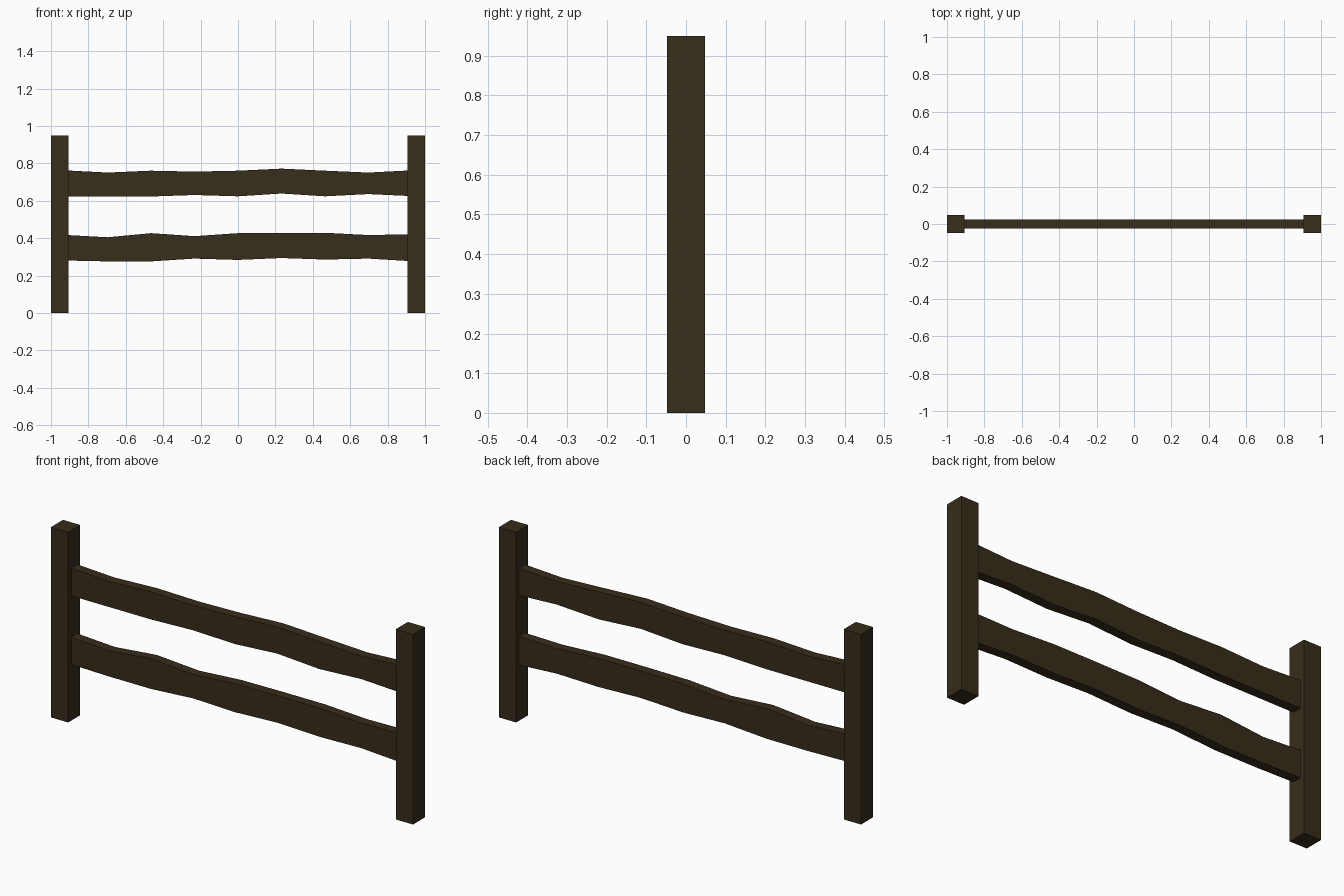
import bpy, bmesh

if "Cube" in bpy.data.objects:
    bpy.data.objects.remove(bpy.data.objects["Cube"])

wood = bpy.data.materials.new("dark_wood")
wood.diffuse_color = (0.038, 0.027, 0.011, 1)
wood.use_nodes = True
wood.node_tree.nodes["Principled BSDF"].inputs["Base Color"].default_value = wood.diffuse_color


def add_object(name, bm):
    bmesh.ops.recalc_face_normals(bm, faces=bm.faces)
    mesh = bpy.data.meshes.new(name)
    bm.to_mesh(mesh)
    bm.free()
    mesh.materials.append(wood)
    obj = bpy.data.objects.new(name, mesh)
    bpy.context.collection.objects.link(obj)
    return obj


def post(name, x):
    bm = bmesh.new()
    bmesh.ops.create_cube(bm, size=1)
    bmesh.ops.scale(bm, vec=(0.095, 0.095, 0.95), verts=bm.verts)
    bmesh.ops.translate(bm, vec=(x, 0, 0.475), verts=bm.verts)
    return add_object(name, bm)


def rail(name, tops, bottoms):
    # Loft rectangular sections along x, following uneven top and bottom edges
    bm = bmesh.new()
    rings = []
    for i, (t, b) in enumerate(zip(tops, bottoms)):
        x = -0.93 + 1.86 * i / (len(tops) - 1)
        rings.append([bm.verts.new((x, y, z)) for y, z in
                      ((-0.023, b), (0.025, b), (0.025, t), (-0.023, t))])
    for r, s in zip(rings, rings[1:]):
        for k in range(4):
            n = (k + 1) % 4
            bm.faces.new((r[k], r[n], s[n], s[k]))
    bm.faces.new(rings[0])
    bm.faces.new(rings[-1])
    return add_object(name, bm)


# Two square posts
post("left_post", -0.9525)
post("right_post", 0.9525)

# Two rough-hewn rails, ends set into the posts
rail("upper_rail",
     (0.763, 0.751, 0.761, 0.756, 0.761, 0.772, 0.761, 0.751, 0.763),
     (0.623, 0.623, 0.623, 0.631, 0.624, 0.639, 0.624, 0.636, 0.625))
rail("lower_rail",
     (0.418, 0.405, 0.427, 0.411, 0.427, 0.429, 0.429, 0.417, 0.421),
     (0.281, 0.276, 0.276, 0.291, 0.284, 0.294, 0.286, 0.291, 0.277))
